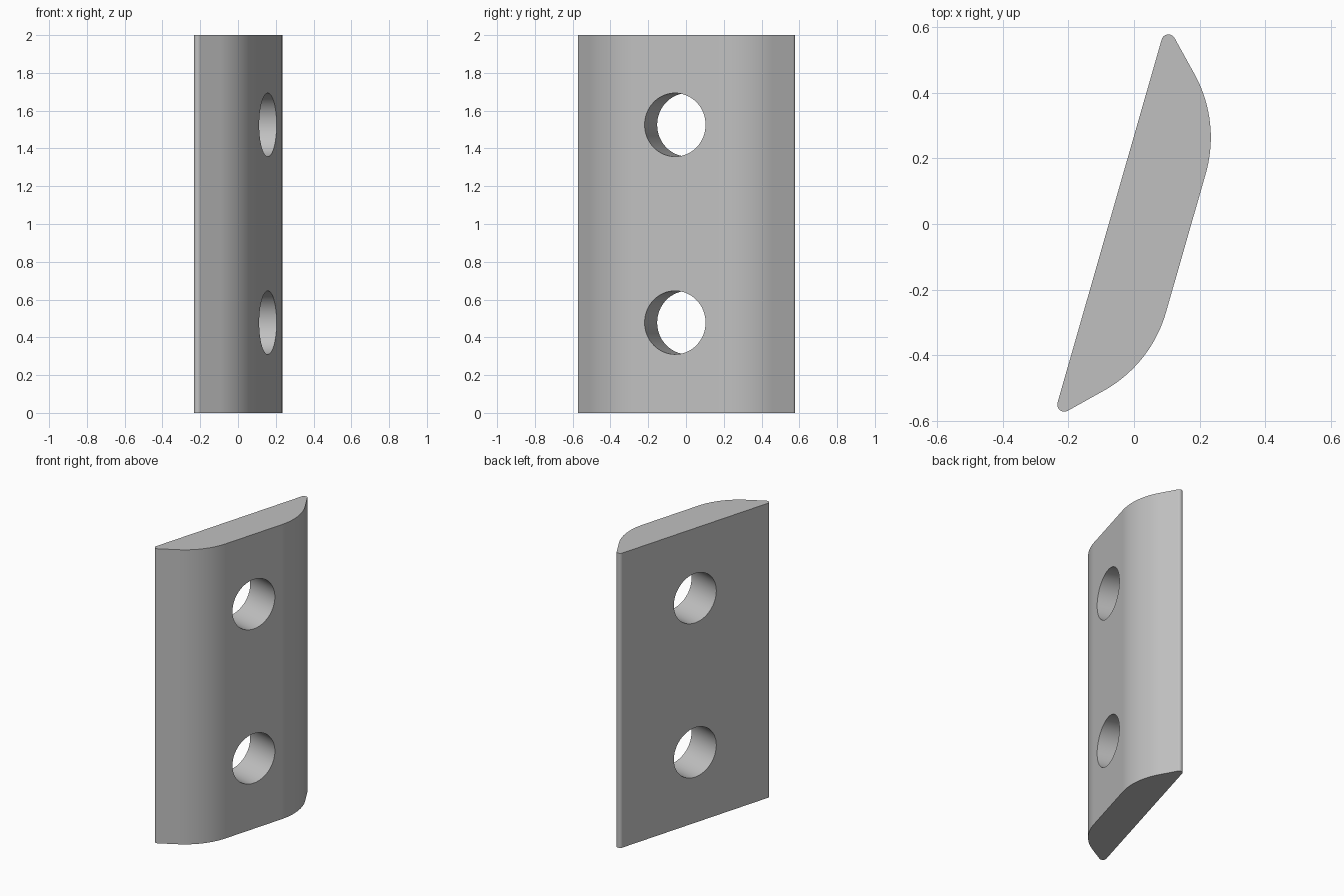
import bpy, bmesh, math
from mathutils import Matrix, Vector

cube = bpy.data.objects.get("Cube")
if cube:
    bpy.data.objects.remove(cube, do_unlink=True)

HEIGHT = 2.0
TILT = math.radians(-16)          # the plate is turned about z
OFFSET = -0.012                   # shift along the plate width
HOLE_RADIUS = 0.168
HOLE_HEIGHTS = (0.478, 1.525)

grey = bpy.data.materials.new("grey")
grey.use_nodes = True
colour = (0.53, 0.53, 0.53, 1)
grey.diffuse_color = colour
grey.node_tree.nodes["Principled BSDF"].inputs["Base Color"].default_value = colour


def arc(cx, cy, r, start, end, steps):
    """Points on an arc, angles in degrees."""
    angles = [math.radians(start + (end - start) * i / steps) for i in range(steps + 1)]
    return [(cx + r * math.cos(a), cy + r * math.sin(a)) for a in angles]


def finish(bm, name):
    bmesh.ops.recalc_face_normals(bm, faces=bm.faces)
    mesh = bpy.data.meshes.new(name)
    bm.to_mesh(mesh)
    bm.free()
    mesh.materials.append(grey)
    obj = bpy.data.objects.new(name, mesh)
    bpy.context.collection.objects.link(obj)
    return obj


turn = Matrix.Rotation(TILT, 4, 'Z')

# Plate: half profile (width, thickness) of rounded tip, bevel and shoulder, mirrored
half = arc(0.576, -0.0525, 0.0215, -90, 45, 12) + arc(0.22, -0.232, 0.4, 45, 90, 20)
profile = half + [(-u, n) for u, n in reversed(half)]
bm = bmesh.new()
base = bm.faces.new([bm.verts.new((n, u + OFFSET, 0)) for u, n in profile])
top = bmesh.ops.extrude_face_region(bm, geom=[base])
bmesh.ops.translate(bm, vec=(0, 0, HEIGHT),
                    verts=[v for v in top["geom"] if isinstance(v, bmesh.types.BMVert)])
bmesh.ops.transform(bm, matrix=turn, verts=bm.verts)
plate = finish(bm, "plate")

# Bolt holes, cut straight through the thickness
bm = bmesh.new()
for z in HOLE_HEIGHTS:
    place = turn @ Matrix.Translation((0.05, OFFSET, z)) @ Matrix.Rotation(math.pi / 2, 4, 'Y')
    bmesh.ops.create_cone(bm, cap_ends=True, segments=64, radius1=HOLE_RADIUS,
                          radius2=HOLE_RADIUS, depth=1, matrix=place)
cutter = finish(bm, "hole_cutter")
cutter.hide_render = True

bpy.ops.object.select_all(action='DESELECT')
plate.select_set(True)
bpy.context.view_layer.objects.active = plate
cut = plate.modifiers.new("holes", 'BOOLEAN')
cut.operation = 'DIFFERENCE'
cut.solver = 'EXACT'
cut.object = cutter
bpy.ops.object.modifier_apply(modifier=cut.name)
bpy.data.objects.remove(cutter, do_unlink=True)

# Smooth curves, crisp rims and flat faces
bpy.ops.object.shade_smooth_by_angle(angle=math.radians(30))
weighted = plate.modifiers.new("flat_faces", 'WEIGHTED_NORMAL')
weighted.keep_sharp = True
